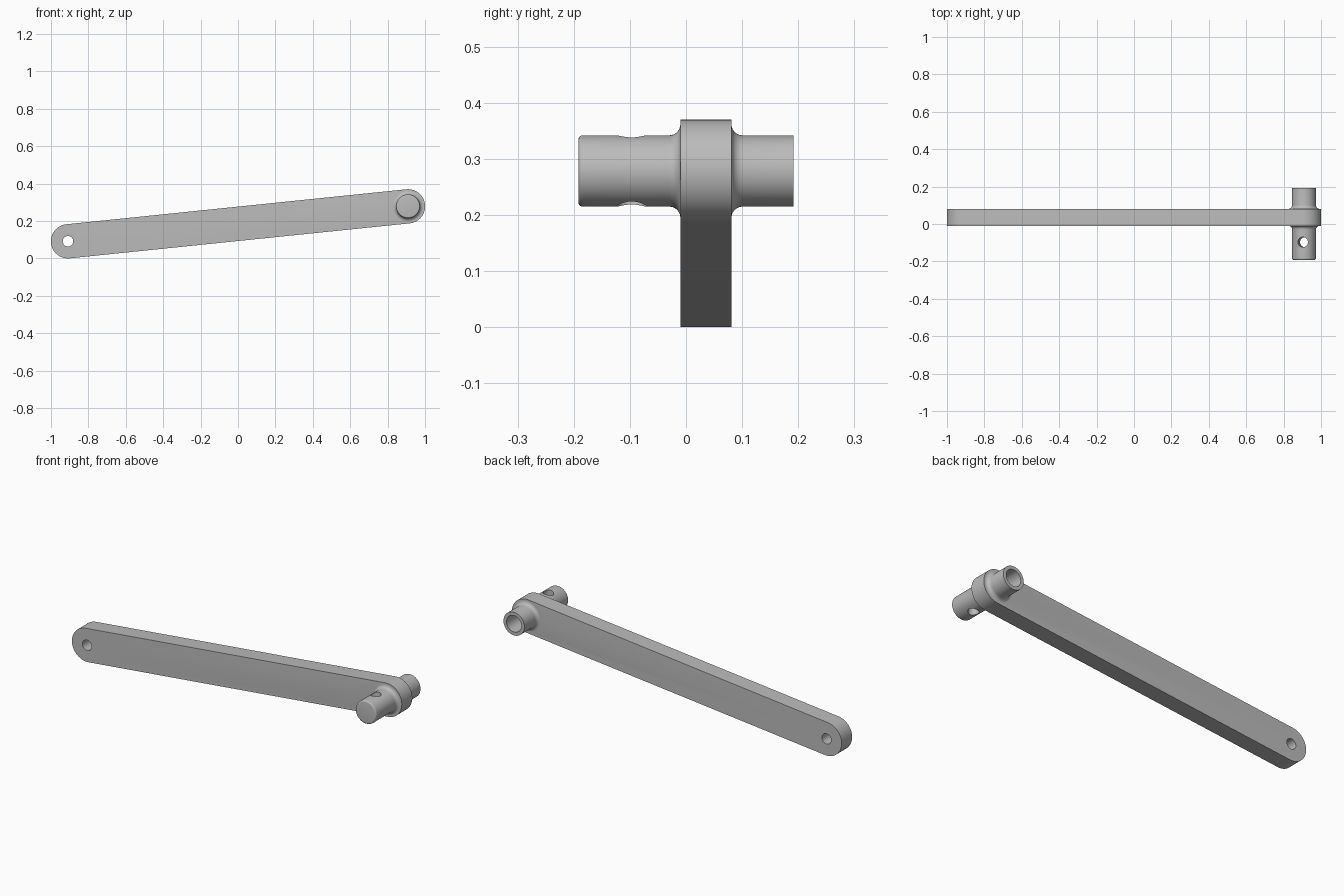
import bpy
import bmesh
from math import pi, sin, cos, atan2, radians
from mathutils import Vector, Matrix

cube = bpy.data.objects.get("Cube")
if cube:
    bpy.data.objects.remove(cube, do_unlink=True)

# Arm layout: pivot end, shaft end, thickness range along y
PIVOT = Vector((-0.909, 0, 0.0915))
HUB = Vector((0.909, 0, 0.2785))
ARM_R, ARM_FRONT, ARM_BACK = 0.0915, -0.01, 0.081
SHAFT_R, SHAFT_END, FILLET, EDGE = 0.0635, 0.192, 0.02, 0.008
TILT = atan2(HUB.z - PIVOT.z, HUB.x - PIVOT.x)

grey = bpy.data.materials.new("machined grey")
grey.use_nodes = True
colour = (0.5, 0.5, 0.5, 1)
grey.diffuse_color = colour
grey.node_tree.nodes["Principled BSDF"].inputs["Base Color"].default_value = colour


def make_object(name, bm):
    bmesh.ops.recalc_face_normals(bm, faces=bm.faces)
    mesh = bpy.data.meshes.new(name)
    bm.to_mesh(mesh)
    bm.free()
    mesh.materials.append(grey)
    obj = bpy.data.objects.new(name, mesh)
    bpy.context.collection.objects.link(obj)
    return obj


def make_arm(steps=32):
    """Extruded bar with a round at each end."""
    bm = bmesh.new()
    outline = []
    for centre, start in ((HUB, -pi / 2), (PIVOT, pi / 2)):
        for i in range(steps + 1):
            a = TILT + start + pi * i / steps
            outline.append(bm.verts.new((centre.x + ARM_R * cos(a), ARM_FRONT,
                                         centre.z + ARM_R * sin(a))))
    face = bm.faces.new(outline)
    side = bmesh.ops.extrude_face_region(bm, geom=[face])["geom"]
    moved = [v for v in side if isinstance(v, bmesh.types.BMVert)]
    bmesh.ops.translate(bm, verts=moved, vec=(0, ARM_BACK - ARM_FRONT, 0))
    return make_object("crank_arm", bm)


def arc(y, r, radius, start, end, steps=8):
    """Profile points (y, r) on an arc around a centre."""
    angles = [start + (end - start) * i / steps for i in range(steps + 1)]
    return [(y + radius * cos(a), r + radius * sin(a)) for a in angles]


def make_shaft():
    """Turned shaft with a rounded front edge and fillets at the arm."""
    root = SHAFT_R + FILLET
    profile = [(-SHAFT_END, 0)]
    profile += arc(EDGE - SHAFT_END, SHAFT_R - EDGE, EDGE, pi, pi / 2, 5)
    profile += arc(ARM_FRONT - FILLET, root, FILLET, -pi / 2, 0)
    profile += arc(ARM_BACK + FILLET, root, FILLET, pi, 1.5 * pi)
    profile += [(SHAFT_END, SHAFT_R), (SHAFT_END, 0)]
    bm = bmesh.new()
    verts = [bm.verts.new((HUB.x + r, y, HUB.z)) for y, r in profile]
    edges = [bm.edges.new(pair) for pair in zip(verts, verts[1:])]
    bmesh.ops.spin(bm, geom=verts + edges, cent=HUB, axis=(0, 1, 0),
                   angle=2 * pi, steps=64)
    bmesh.ops.remove_doubles(bm, verts=bm.verts, dist=0.00001)
    return make_object("shaft", bm)


def make_cutter(name, centre, radius, depth, rotation):
    bm = bmesh.new()
    bmesh.ops.create_cone(bm, cap_ends=True, segments=48, radius1=radius,
                          radius2=radius, depth=depth,
                          matrix=Matrix.Translation(centre) @ rotation)
    return make_object(name, bm)


def combine(obj, other, operation):
    mod = obj.modifiers.new(operation.lower(), 'BOOLEAN')
    mod.operation, mod.solver, mod.object = operation, 'EXACT', other
    bpy.context.view_layer.objects.active = obj
    bpy.ops.object.modifier_apply(modifier=mod.name)
    bpy.data.objects.remove(other, do_unlink=True)


crank = make_arm()
combine(crank, make_shaft(), 'UNION')

# Pivot hole, blind bore in the back of the shaft, and cross hole in the front
along_y = Matrix.Rotation(pi / 2, 4, 'X')
across_arm = Matrix.Rotation(-TILT, 4, 'Y')
bore_depth = 0.2
holes = (
    ("pivot_hole", PIVOT, 0.028, 0.5, along_y),
    ("shaft_bore", HUB + Vector((0, SHAFT_END, 0)), 0.045, 2 * bore_depth, along_y),
    ("cross_hole", HUB + Vector((0, -0.097, 0)), 0.027, 0.3, across_arm),
)
for hole in holes:
    combine(crank, make_cutter(*hole), 'DIFFERENCE')

# Smooth the rounds, keep the machined edges sharp
bpy.ops.object.select_all(action='DESELECT')
crank.select_set(True)
bpy.context.view_layer.objects.active = crank
bpy.ops.object.shade_smooth_by_angle(angle=radians(30))
